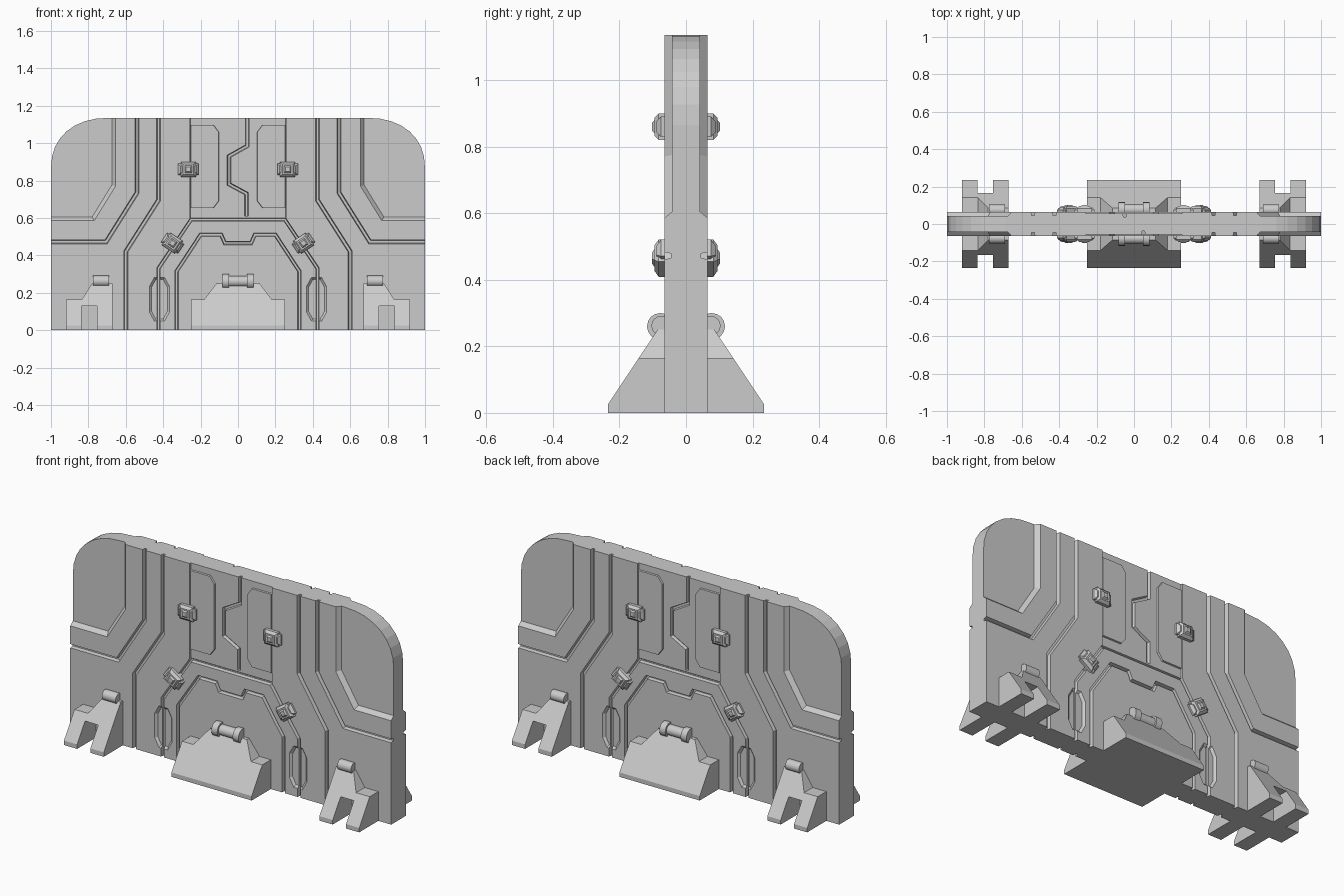
import bpy, bmesh, math
from mathutils import Matrix, Vector

if "Cube" in bpy.data.objects:
    bpy.data.objects.remove(bpy.data.objects["Cube"])

T = 0.065    # half thickness of the wall
H = 1.135    # height

grey = bpy.data.materials.new("light_grey")
grey.diffuse_color = (0.6, 0.6, 0.6, 1)
grey.use_nodes = True
grey.node_tree.nodes["Principled BSDF"].inputs["Base Color"].default_value = grey.diffuse_color


def finish(bm, name, turn=0):
    """Turn the mesh to the front (0) or back (1) and make an object."""
    bmesh.ops.transform(bm, matrix=Matrix.Rotation(math.pi * turn, 4, 'Z'), verts=bm.verts)
    bmesh.ops.recalc_face_normals(bm, faces=bm.faces)
    me = bpy.data.meshes.new(name)
    bm.to_mesh(me)
    bm.free()
    me.materials.append(grey)
    ob = bpy.data.objects.new(name, me)
    bpy.context.collection.objects.link(ob)
    return ob


def offset(pts, d, closed):
    """Offset an (x, z) path to its right with mitred corners."""
    n, out = len(pts), []
    for i in range(n):
        p = Vector(pts[i])
        dirs = []
        if closed or i > 0:
            dirs.append((p - Vector(pts[i - 1])).normalized())
        if closed or i < n - 1:
            dirs.append((Vector(pts[(i + 1) % n]) - p).normalized())
        norms = [Vector((v.y, -v.x)) for v in dirs]
        m = sum(norms, Vector((0, 0))).normalized()
        out.append(p + m * d / m.dot(norms[0]))
    return out


def loft(a, ya, b, yb):
    """Solid between two matching (x, z) outlines at two depths."""
    bm = bmesh.new()
    va = [bm.verts.new((p[0], ya, p[1])) for p in a]
    vb = [bm.verts.new((p[0], yb, p[1])) for p in b]
    bm.faces.new(va)
    bm.faces.new(vb[::-1])
    n = len(va)
    for i in range(n):
        bm.faces.new((va[i], vb[i], vb[(i + 1) % n], va[(i + 1) % n]))
    return bm


def mirror(pts):
    return [(-x, z) for x, z in reversed(pts)]


# Wall slab with rounded upper corners
right = [(1, 0)]
for i in range(9):
    a = math.pi / 2 * i / 8
    right.append((0.69 + 0.31 * math.cos(a) ** 0.9, 0.865 + 0.27 * math.sin(a) ** 0.9))
outline = right + mirror(right)
wall = finish(loft(outline, -T, outline, T), "wall")


def cut(bm, turn):
    bmesh.ops.triangulate(bm, faces=bm.faces)
    c = finish(bm, "cutter", turn)
    c.hide_render = True
    mod = wall.modifiers.new("cut", 'BOOLEAN')
    mod.operation, mod.solver, mod.object = 'DIFFERENCE', 'EXACT', c
    bpy.context.view_layer.objects.active = wall
    bpy.ops.object.modifier_apply(modifier=mod.name)
    bpy.data.objects.remove(c, do_unlink=True)


def groove(path, turn, w=0.011, d=0.02, surf=T):
    def ring(h):
        return offset(path, h, False) + offset(path, -h, False)[::-1]
    cut(loft(ring(w), -surf - 0.01, ring(w * 0.5), -surf + d), turn)


def recess(poly, turn, d, taper):
    """Sunken field; poly is the counter-clockwise floor outline."""
    k = (d + 0.01) / d
    cut(loft(offset(poly, taper * k, True), -T - 0.01, poly, -T + d), turn)


corner = [(-1.1, 0.605), (-0.78, 0.605), (-0.675, 0.775), (-0.675, 1.25), (-1.1, 1.25)]
line_outer = [(-1.1, 0.472), (-0.705, 0.472), (-0.54, 0.735), (-0.54, 1.2)]
line_inner = [(-0.6, -0.1), (-0.6, 0.42), (-0.425, 0.695), (-0.425, 1.2)]
dent = [(-0.44, 0.06), (-0.4, 0.06), (-0.378, 0.1), (-0.378, 0.23),
        (-0.4, 0.27), (-0.44, 0.27), (-0.462, 0.23), (-0.462, 0.1)]
arch_half = [(-0.425, -0.1), (-0.425, 0.33), (-0.25, 0.592)]
door_half = [(-0.328, -0.1), (-0.328, 0.315), (-0.2, 0.51), (-0.09, 0.51), (-0.07, 0.465)]
bay = [(-0.255, 0.6), (0.255, 0.6), (0.255, 1.25), (-0.255, 1.25)]
seam = [(0.05, 1.25), (0.05, 0.985), (-0.048, 0.93), (-0.048, 0.78), (0.045, 0.73), (0.045, 0.61)]
bay_panel = [(-0.256, 0.65), (-0.13, 0.65), (-0.1, 0.69), (-0.1, 1.06), (-0.13, 1.1), (-0.256, 1.1)]

for t in (0, 1):
    for f in (lambda p: p, mirror):
        recess(f(corner), t, 0.023, 0.02)
        groove(f(line_outer), t, 0.013)
        groove(f(line_inner), t, 0.013)
        recess(f(dent), t, 0.012, 0.012)
    groove(arch_half + mirror(arch_half), t)
    groove(door_half + mirror(door_half), t)
    recess(bay, t, 0.01, 0.002)
    groove(seam, t, 0.012, 0.018, T - 0.01)


# Feet: a front outline pushed outward, then sliced by the sloping front plane
def foot(pts, name, turn):
    bm = loft(pts, -0.235, pts, -T + 0.025)
    bmesh.ops.triangulate(bm, faces=bm.faces)
    no = Vector((0, -0.225, 0.15)).normalized()
    geom = bm.verts[:] + bm.edges[:] + bm.faces[:]
    r = bmesh.ops.bisect_plane(bm, geom=geom, plane_co=(0, -0.235, 0.025), plane_no=no, clear_outer=True)
    edges = [e for e in r["geom_cut"] if isinstance(e, bmesh.types.BMEdge)]
    bmesh.ops.triangle_fill(bm, edges=edges, use_beauty=True)
    finish(bm, name, turn)


def bolt(x, z, y, parts, name, turn):
    """Bolt along x; parts are (centre offset, length, radius)."""
    bm = bmesh.new()
    for dx, length, r in parts:
        m = Matrix.Translation((x + dx, y, z)) @ Matrix.Rotation(math.pi / 2, 4, 'Y')
        bmesh.ops.create_cone(bm, cap_ends=True, segments=16, radius1=r, radius2=r, depth=length, matrix=m)
    ob = finish(bm, name, turn)
    bpy.ops.object.select_all(action='DESELECT')
    ob.select_set(True)
    bpy.context.view_layer.objects.active = ob
    bpy.ops.object.shade_smooth_by_angle(angle=math.radians(35))


def clip(x, z, angle, name, turn):
    """Chunky clip: a bevelled block with a narrower band across it."""
    bm = bmesh.new()
    for sx, sz, y0 in ((0.082, 0.08, 0.095), (0.11, 0.06, 0.088), (0.05, 0.05, 0.102)):
        part = bmesh.new()
        depth = y0 - 0.04
        bmesh.ops.create_cube(part, size=1, matrix=Matrix.Translation((0, -0.04 - depth / 2, 0))
                              @ Matrix.Diagonal((sx, depth, sz, 1)))
        edges = [e for e in part.edges if all(v.co.y < -0.05 for v in e.verts)]
        bmesh.ops.bevel(part, geom=edges, offset=0.013, segments=1, affect='EDGES')
        tmp = bpy.data.meshes.new("tmp")
        part.to_mesh(tmp)
        part.free()
        bm.from_mesh(tmp)
        bpy.data.meshes.remove(tmp)
    m = Matrix.Translation((x, 0, z)) @ Matrix.Rotation(angle, 4, 'Y')
    bmesh.ops.transform(bm, matrix=m, verts=bm.verts)
    finish(bm, name, turn)


centre_half = [(0.25, 0), (0.25, 0.165), (0.18, 0.165), (0.115, 0.25)]
side_foot = [(-0.92, 0), (-0.838, 0), (-0.838, 0.13), (-0.755, 0.13), (-0.755, 0), (-0.672, 0),
             (-0.672, 0.25), (-0.78, 0.25), (-0.835, 0.165), (-0.92, 0.165)]

for t, face in enumerate(("front", "back")):
    foot(centre_half + mirror(centre_half), face + "_centre_foot", t)
    bolt(0, 0.26, -0.077, ((-0.066, 0.036, 0.04), (0.066, 0.036, 0.04), (0, 0.12, 0.029)),
         face + "_centre_bolt", t)
    for f, s, side in ((lambda p: p, -1, "left"), (mirror, 1, "right")):
        label = face + "_" + side
        foot(f(side_foot), label + "_foot", t)
        bolt(s * 0.733, 0.262, -0.075, ((0, 0.085, 0.029),), label + "_bolt", t)
        clip(s * 0.265, 0.86, 0, label + "_upper_clip", t)
        clip(s * 0.35, 0.465, -s * math.radians(34), label + "_arch_clip", t)
        # Raised bay panels
        inner = f(bay_panel)
        finish(loft(inner, -T + 0.02, offset(inner, -0.004, True), -T + 0.001),
               label + "_bay_panel", t)
